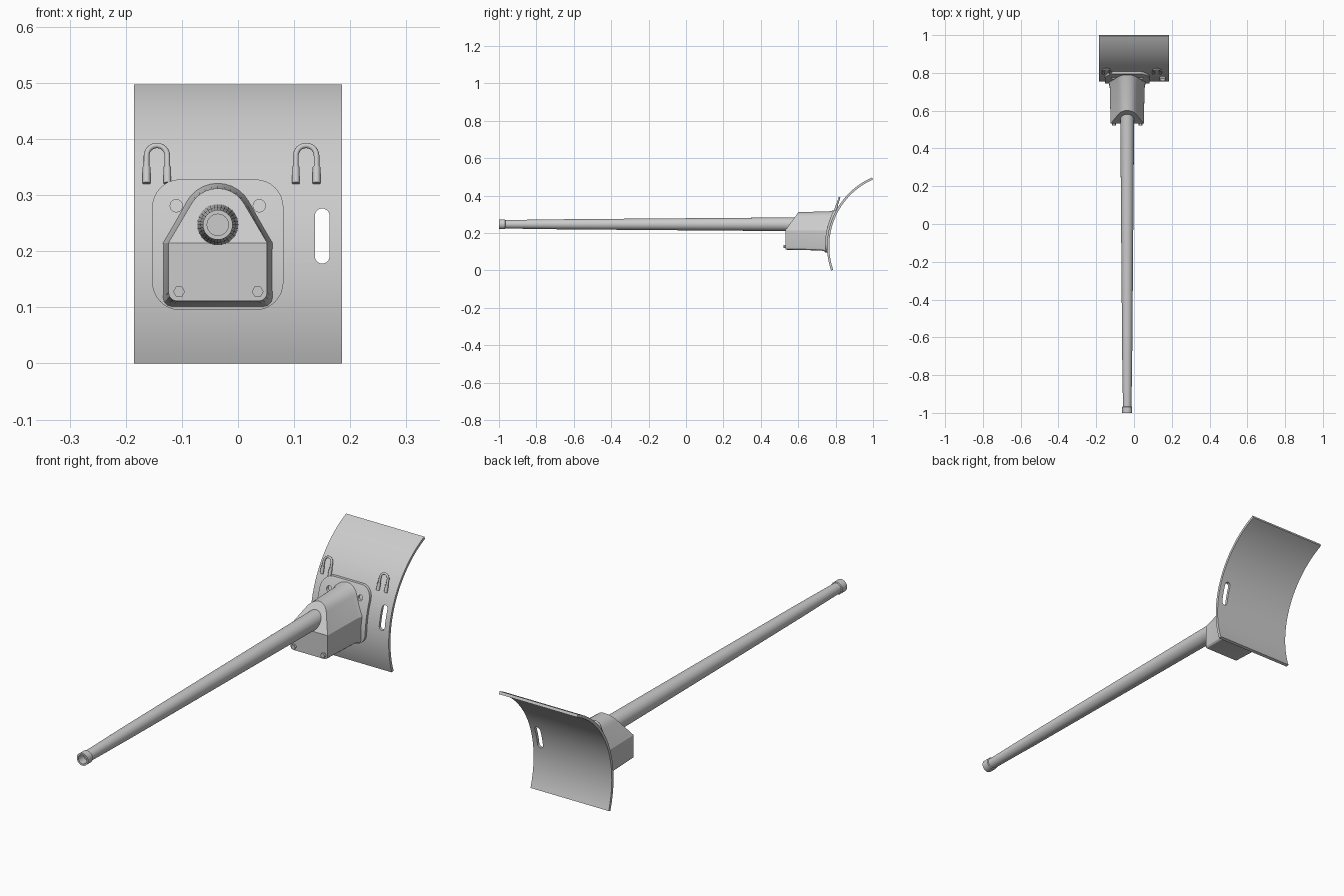
import bpy, bmesh, math
from mathutils import Vector

if "Cube" in bpy.data.objects:
    bpy.data.objects.remove(bpy.data.objects["Cube"])

grey = bpy.data.materials.new("plain grey")
grey.diffuse_color = (0.6, 0.6, 0.6, 1)
grey.use_nodes = True
grey.node_tree.nodes["Principled BSDF"].inputs["Base Color"].default_value = grey.diffuse_color

CX = -0.036                      # centre line of pole and housing
ARC_Y, ARC_Z, ARC_R = 1.154, 0.13, 0.40   # curved plate axis and radius


def make(name, bm, angle=30):
    bmesh.ops.recalc_face_normals(bm, faces=bm.faces)
    me = bpy.data.meshes.new(name)
    bm.to_mesh(me)
    bm.free()
    ob = bpy.data.objects.new(name, me)
    bpy.context.collection.objects.link(ob)
    me.materials.append(grey)
    smooth(ob, angle)
    return ob


def smooth(ob, angle=30):
    bpy.ops.object.select_all(action='DESELECT')
    bpy.context.view_layer.objects.active = ob
    ob.select_set(True)
    bpy.ops.object.shade_smooth_by_angle(angle=math.radians(angle))


def loft(rings, cap=True, closed=False):
    """Skin a list of equal-length point rings."""
    bm = bmesh.new()
    vs = [[bm.verts.new(p) for p in r] for r in rings]
    pairs = list(zip(vs, vs[1:])) + ([(vs[-1], vs[0])] if closed else [])
    for a, b in pairs:
        for i in range(len(a)):
            j = (i + 1) % len(a)
            bm.faces.new((a[i], a[j], b[j], b[i]))
    if cap and not closed:
        bm.faces.new(vs[0])
        bm.faces.new(vs[-1])
    return bm, vs


def prism(name, outline, y0, y1):
    return make(name, loft([[(x, y, z) for x, z in outline] for y in (y0, y1)])[0])


def rounded(cx, cz, hw, hh, r, n=8):
    pts = []
    for k, (sx, sz) in enumerate(((1, 1), (-1, 1), (-1, -1), (1, -1))):
        for i in range(n + 1):
            a = math.pi / 2 * (k + i / n)
            p = (cx + sx * (hw - r) + r * math.cos(a), cz + sz * (hh - r) + r * math.sin(a))
            if not pts or math.dist(p, pts[-1]) > 1e-5:
                pts.append(p)
    if math.dist(pts[0], pts[-1]) < 1e-5:
        pts.pop()
    return pts


def circle(cx, cz, r, n):
    return [(cx + r * math.cos(2 * math.pi * i / n), cz + r * math.sin(2 * math.pi * i / n))
            for i in range(n)]


def arc_slab(name, x0, x1, r_in, r_out, z0, z1, n=36):
    """Plate bent about an axis parallel to x."""
    a0, a1 = (math.asin((z - ARC_Z) / ARC_R) for z in (z0, z1))
    rings = []
    for i in range(n + 1):
        a = a0 + (a1 - a0) * i / n
        rings.append([(x, ARC_Y - r * math.cos(a), ARC_Z + r * math.sin(a))
                      for x, r in ((x0, r_in), (x1, r_in), (x1, r_out), (x0, r_out))])
    return make(name, loft(rings)[0])


def boolean(ob, cutter, op):
    mod = ob.modifiers.new("cut", 'BOOLEAN')
    mod.operation, mod.object, mod.solver = op, cutter, 'EXACT'
    bpy.context.view_layer.objects.active = ob
    bpy.ops.object.modifier_apply(modifier=mod.name)
    bpy.data.objects.remove(cutter)
    smooth(ob)


def plate_y(z, r=ARC_R):
    return ARC_Y - math.sqrt(r * r - (z - ARC_Z) ** 2)


# Curved shield with a vertical slot
shield = arc_slab("shield", -0.185, 0.185, 0.388, ARC_R, 0.0, 0.497)
boolean(shield, prism("slot_cutter", rounded(0.15, 0.227, 0.013, 0.049, 0.0129), 0.6, 1.1),
        'DIFFERENCE')

# Mounting flange hugging the shield, with two bolt holes
flange = arc_slab("mounting_flange", -0.3, 0.3, 0.396, 0.411, 0.04, 0.38)
boolean(flange, prism("flange_outline", rounded(CX, 0.2115, 0.117, 0.1165, 0.05), 0.6, 1.0),
        'INTERSECT')
for x in (-0.11, 0.038):
    boolean(flange, prism("hole_cutter", circle(x, 0.281, 0.011, 20), 0.6, 1.0), 'DIFFERENCE')


# Housing: pentagon with a rounded top, sloped above the shoulders
def housing_outline(d):
    hw, zb, r, R = 0.092 + d, 0.107 - d, 0.015, 0.058 + d
    right = [(hw - r + r * math.cos(a), zb + r + r * math.sin(a))
             for a in (math.radians(t) for t in (-90, -60, -30, 0))]
    right.append((hw, 0.215))
    right += [(R * math.cos(a), 0.258 + R * math.sin(a))
              for a in (math.radians(t) for t in (30, 42, 54, 66, 78))]
    pts = right + [(0, 0.258 + R)] + [(-x, z) for x, z in reversed(right)]
    return [(CX + x, z) for x, z in pts]


def front_y(z):
    return 0.531 + max(0, z - 0.215) * 0.72


rings = [[(x, front_y(z), z) for x, z in housing_outline(-0.004)],
         [(x, plate_y(z) - 0.035, z) for x, z in housing_outline(0.0)],
         [(x, plate_y(z) - 0.008, z) for x, z in housing_outline(0.006)]]
bm, vs = loft(rings, cap=False)
f = vs[0]
bm.faces.new(f[:5] + f[-5:])     # flat lower front
bm.faces.new(f[4:-4])            # sloped upper front
make("housing", bm, 25)

# Hex bolts on the housing front
for i, x in enumerate((-0.105, 0.035)):
    prism("housing_bolt_%d" % (i + 1), circle(x, 0.128, 0.0105, 6), 0.521, 0.54)

# Tapered pole with a hollow end collar
profile = [(-0.965, 0.0005), (-0.965, 0.019), (-1.0, 0.019), (-1.0, 0.0265), (-0.968, 0.0265),
           (-0.966, 0.0225), (-0.7, 0.0265), (-0.1, 0.0315), (0.62, 0.037)]
bm, _ = loft([[(x, y, z) for x, z in circle(CX, 0.247, r, 32)] for y, r in profile])
make("pole", bm)


# U-shaped hooks with thicker leg sleeves
def tube(name, path, r, n=10):
    rings = []
    side = Vector((0, -1, 0.36)).normalized()
    for i, p in enumerate(path):
        t = (path[min(i + 1, len(path) - 1)] - path[max(i - 1, 0)]).normalized()
        u = side.cross(t).normalized()
        rings.append([p + r * (math.cos(a) * u + math.sin(a) * side)
                      for a in (2 * math.pi * k / n for k in range(n))])
    make(name, loft(rings)[0], 40)


def hook_point(x, z):
    return Vector((x, 0.798 + (z - 0.322) * 0.33, z))


for label, cx in (("left", -0.1445), ("right", 0.1215)):
    w = 0.0185
    path = [hook_point(cx + w, 0.325)]
    path += [hook_point(cx + w * math.cos(math.pi * i / 12), 0.37 + w * math.sin(math.pi * i / 12))
             for i in range(13)]
    path.append(hook_point(cx - w, 0.325))
    tube(label + "_hook", path, 0.005)
    for s in (-1, 1):
        tube("%s_hook_sleeve_%s" % (label, "a" if s < 0 else "b"),
             [hook_point(cx + s * w, z) for z in (0.321, 0.35)], 0.007)
